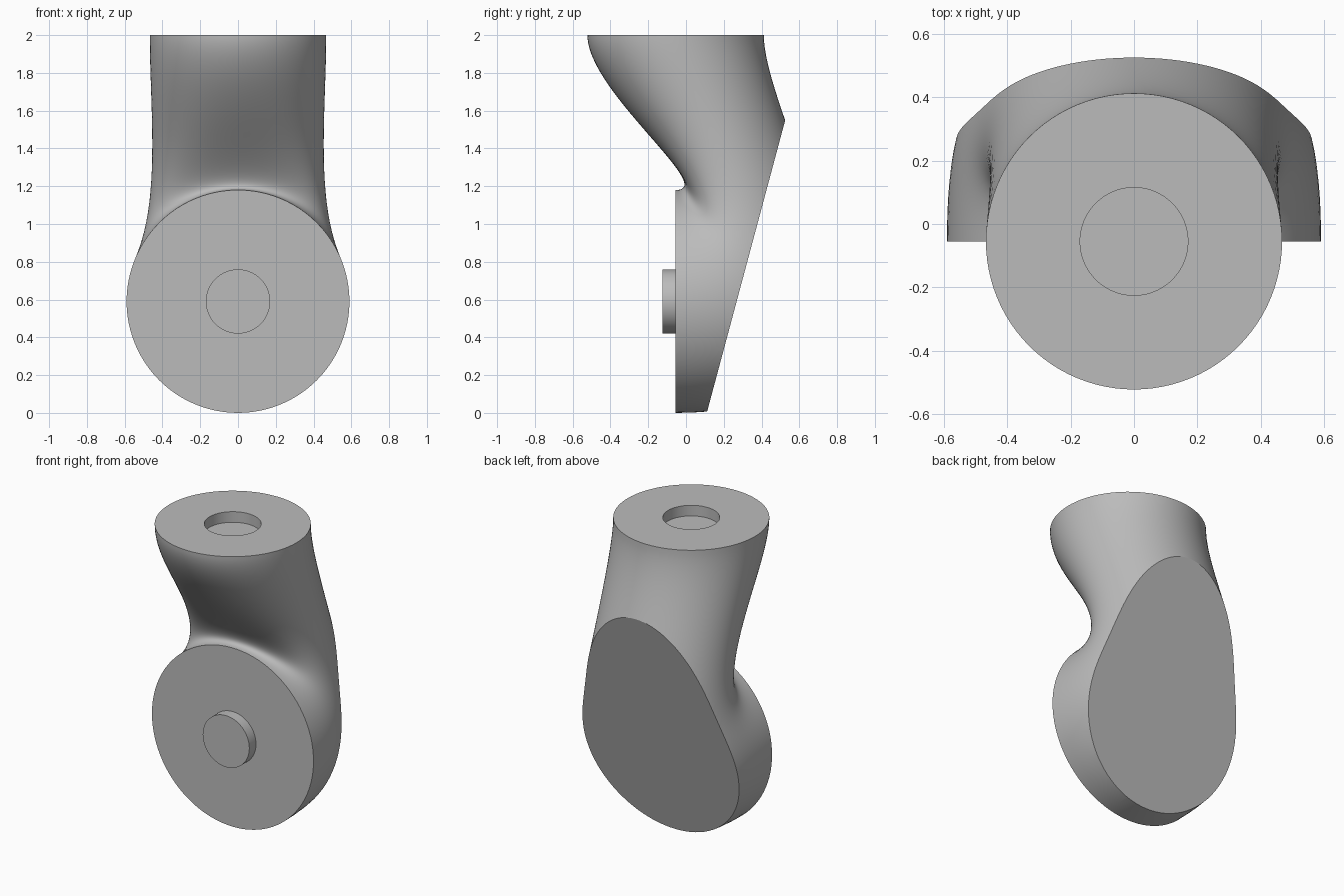
import bpy, bmesh, math
from mathutils import Vector

cube = bpy.data.objects.get("Cube")
if cube:
    bpy.data.objects.remove(cube, do_unlink=True)

grey = bpy.data.materials.new("plain grey")
grey.use_nodes = True
colour = (0.5, 0.5, 0.5, 1)
grey.diffuse_color = colour
grey.node_tree.nodes["Principled BSDF"].inputs["Base Color"].default_value = colour

SIDES, STEPS = 96, 48
AXIS_Y = -0.055          # plane of the round front face, and centre of the top
TOP_R, FACE_R, PEG_R, PEG_LEN = 0.467, 0.59, 0.17, 0.07


def finish(bm, name):
    bmesh.ops.recalc_face_normals(bm, faces=bm.faces)
    mesh = bpy.data.meshes.new(name)
    bm.to_mesh(mesh)
    bm.free()
    mesh.materials.append(grey)
    obj = bpy.data.objects.new(name, mesh)
    bpy.context.collection.objects.link(obj)
    bpy.ops.object.select_all(action='DESELECT')
    obj.select_set(True)
    bpy.context.view_layer.objects.active = obj
    bpy.ops.object.shade_smooth_by_angle(angle=math.radians(30))
    return obj


def top_ring(angle, radius, z):
    return Vector((radius * math.sin(angle), AXIS_Y - radius * math.cos(angle), z))


def face_ring(angle, radius, y):
    return Vector((radius * math.sin(angle), y, FACE_R + radius * math.cos(angle)))


def blend(angle, t):
    """Bezier from the top rim, leaving downward, to the face rim, arriving forward."""
    start, end = top_ring(angle, TOP_R, 2), face_ring(angle, FACE_R, AXIS_Y)
    outer = (1 - math.cos(angle)) / 2
    drop = start - Vector((0, 0, 0.3 + 0.2 * outer))
    push = end + Vector((0, 0.23 + 1.27 * outer, 0))
    u = 1 - t
    p = start * u**3 + drop * 3 * u * u * t + push * 3 * u * t * t + end * t**3
    p.x *= 1 - 0.12 * math.sin(math.pi * t) ** 2      # slight waist
    return p


def loft(bm, rings):
    loops = [[bm.verts.new(p) for p in ring] for ring in rings]
    for a, b in zip(loops, loops[1:]):
        for i in range(SIDES):
            j = (i + 1) % SIDES
            bm.faces.new((a[i], a[j], b[j], b[i]))
    bm.faces.new(loops[0])
    bm.faces.new(loops[-1])


angles = [2 * math.pi * i / SIDES for i in range(SIDES)]

# Curved body: socket floor, socket wall, top rim, then the bend to the round face
bm = bmesh.new()
rings = [[top_ring(a, PEG_R, 2 - PEG_LEN) for a in angles],
         [top_ring(a, PEG_R, 2) for a in angles]]
rings += [[blend(a, s / STEPS) for a in angles] for s in range(STEPS + 1)]
loft(bm, rings)

# Slanted flat back
cut = bmesh.ops.bisect_plane(
    bm, geom=bm.verts[:] + bm.edges[:] + bm.faces[:], dist=1e-6,
    plane_co=(0, 0.11, 0), plane_no=(0, 1.53, -0.41), clear_outer=True)
rim = [e for e in bm.edges if e.is_boundary]
bmesh.ops.edgeloop_fill(bm, edges=rim)
finish(bm, "curved_body")

# Round peg on the front face
bm = bmesh.new()
loft(bm, [[face_ring(a, PEG_R, y) for a in angles]
          for y in (AXIS_Y, AXIS_Y - PEG_LEN)])
finish(bm, "front_peg")
